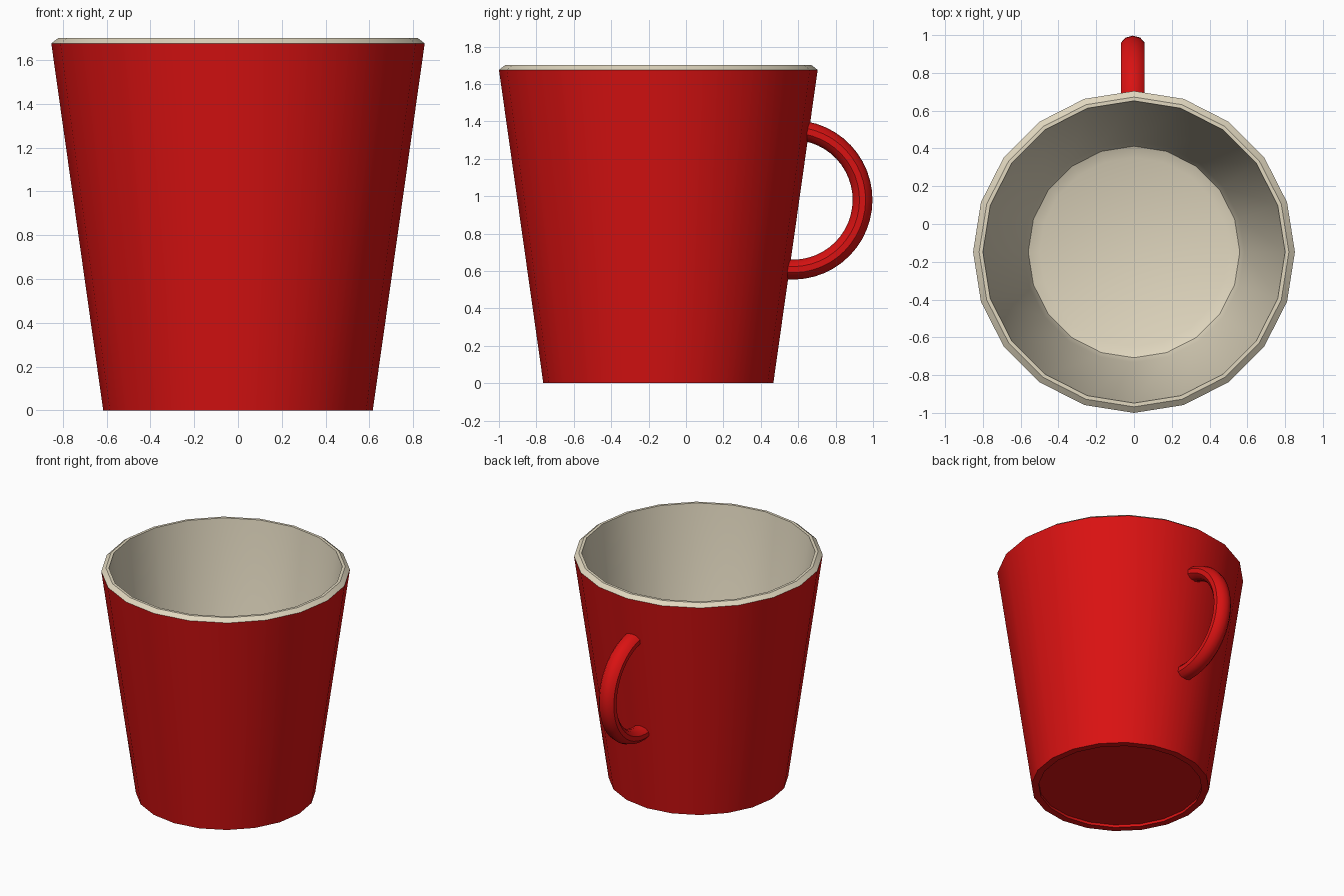
import bpy, bmesh, math

if "Cube" in bpy.data.objects:
    bpy.data.objects.remove(bpy.data.objects["Cube"])

CY = -0.148   # cup axis offset (the handle extends to +y)
SIDES = 20


def material(name, rgb):
    m = bpy.data.materials.new(name)
    m.diffuse_color = (*rgb, 1.0)
    m.use_nodes = True
    m.node_tree.nodes["Principled BSDF"].inputs["Base Color"].default_value = m.diffuse_color
    return m


red = material("red", (0.70, 0.006, 0.006))
cream = material("cream", (0.75, 0.68, 0.52))


def finish(bm, name, mats):
    mesh = bpy.data.meshes.new(name)
    bm.to_mesh(mesh)
    bm.free()
    obj = bpy.data.objects.new(name, mesh)
    bpy.context.collection.objects.link(obj)
    for m in mats:
        mesh.materials.append(m)
    bpy.ops.object.select_all(action='DESELECT')
    obj.select_set(True)
    bpy.context.view_layer.objects.active = obj
    bpy.ops.object.shade_smooth_by_angle(angle=math.radians(38))
    return obj


def bridge(bm, a, b, mat=0):
    n = len(a)
    for i in range(n):
        j = (i + 1) % n
        bm.faces.new((a[i], a[j], b[j], b[i])).material_index = mat


# Cup: one profile from the recessed base, up the outside, over the rim, down inside
profile = [(0.565, 0.02), (0.565, 0.0), (0.615, 0.0), (0.852, 1.675),   # red outside
           (0.82, 1.70), (0.80, 1.70),                                  # rim
           (0.585, 0.14), (0.56, 0.085), (0.50, 0.06)]                  # inside
RIM_START = 3
bm = bmesh.new()
rings = []
for r, z in profile:
    rings.append([bm.verts.new((r * math.cos(2 * math.pi * i / SIDES),
                                CY + r * math.sin(2 * math.pi * i / SIDES), z))
                  for i in range(SIDES)])
for k in range(len(rings) - 1):
    bridge(bm, rings[k], rings[k + 1], 1 if k >= RIM_START else 0)
bm.faces.new(rings[0][::-1])                  # underside
bm.faces.new(rings[-1]).material_index = 1    # inner floor
bmesh.ops.recalc_face_normals(bm, faces=bm.faces)
finish(bm, "cup", [red, cream])

# Handle: oval tube swept along an arc, ends buried in the cup wall
bm = bmesh.new()
STEPS, SEG = 24, 10
CENTRE_Y, CENTRE_Z, RADIUS = 0.571, 0.98, 0.373
rings = []
for s in range(STEPS + 1):
    t = math.radians(-96 + (80 + 96) * s / STEPS)
    ring = []
    for i in range(SEG):
        a = 2 * math.pi * i / SEG
        rr = RADIUS + 0.053 * math.cos(a)
        ring.append(bm.verts.new((-0.006 + 0.066 * math.sin(a),
                                  CENTRE_Y + rr * math.cos(t),
                                  CENTRE_Z + rr * math.sin(t))))
    rings.append(ring)
for a, b in zip(rings, rings[1:]):
    bridge(bm, a, b)
bm.faces.new(rings[0])
bm.faces.new(rings[-1])
bmesh.ops.recalc_face_normals(bm, faces=bm.faces)
finish(bm, "handle", [red])
